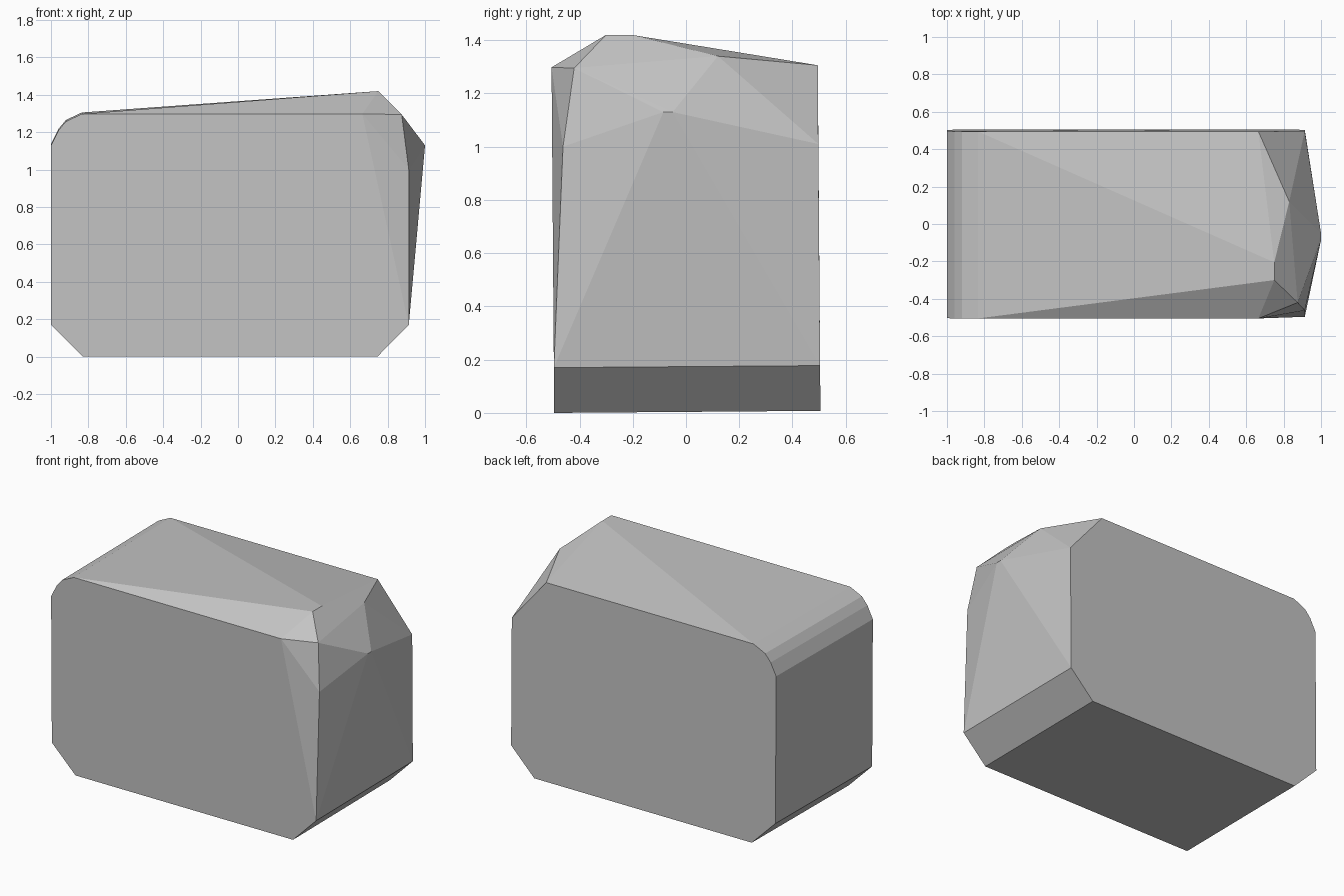
import bpy, bmesh

if "Cube" in bpy.data.objects:
    bpy.data.objects.remove(bpy.data.objects["Cube"])

# Flat grey material
grey = bpy.data.materials.new("plain grey")
grey.diffuse_color = (0.55, 0.55, 0.55, 1)
grey.use_nodes = True
grey.node_tree.nodes["Principled BSDF"].inputs["Base Color"].default_value = grey.diffuse_color

# Block outline (x, z), shared by the front and back faces
outline = [(-0.83, 0), (0.745, 0), (0.913, 0.17), (-1, 0.17), (-1, 1.13),
           (-0.96, 1.21), (-0.92, 1.258), (-0.835, 1.298), (0.665, 1.298)]
TILT = 0.0077  # slight lean of the whole block
points = [(x, y + 0.005 - TILT * z, z + TILT * (y + 0.5))
          for x, z in outline for y in (-0.5, 0.5)]

# Faceted upper right end: ridge, shoulder corners and side tip
points += [(0.75, -0.30, 1.42), (0.75, -0.205, 1.42), (0.83, 0.12, 1.34),
           (0.875, -0.42, 1.295), (0.913, -0.462, 1.0), (0.913, 0.497, 1.01),
           (1.0, -0.085, 1.13), (1.0, -0.05, 1.13)]

# Wrap the corner points into one solid faceted block
bm = bmesh.new()
for p in points:
    bm.verts.new(p)
bmesh.ops.convex_hull(bm, input=bm.verts[:])
bmesh.ops.dissolve_limit(bm, angle_limit=0.004, verts=bm.verts[:], edges=bm.edges[:])
bmesh.ops.recalc_face_normals(bm, faces=bm.faces[:])

mesh = bpy.data.meshes.new("faceted_block")
bm.to_mesh(mesh)
bm.free()
mesh.materials.append(grey)
bpy.context.collection.objects.link(bpy.data.objects.new("faceted_block", mesh))
